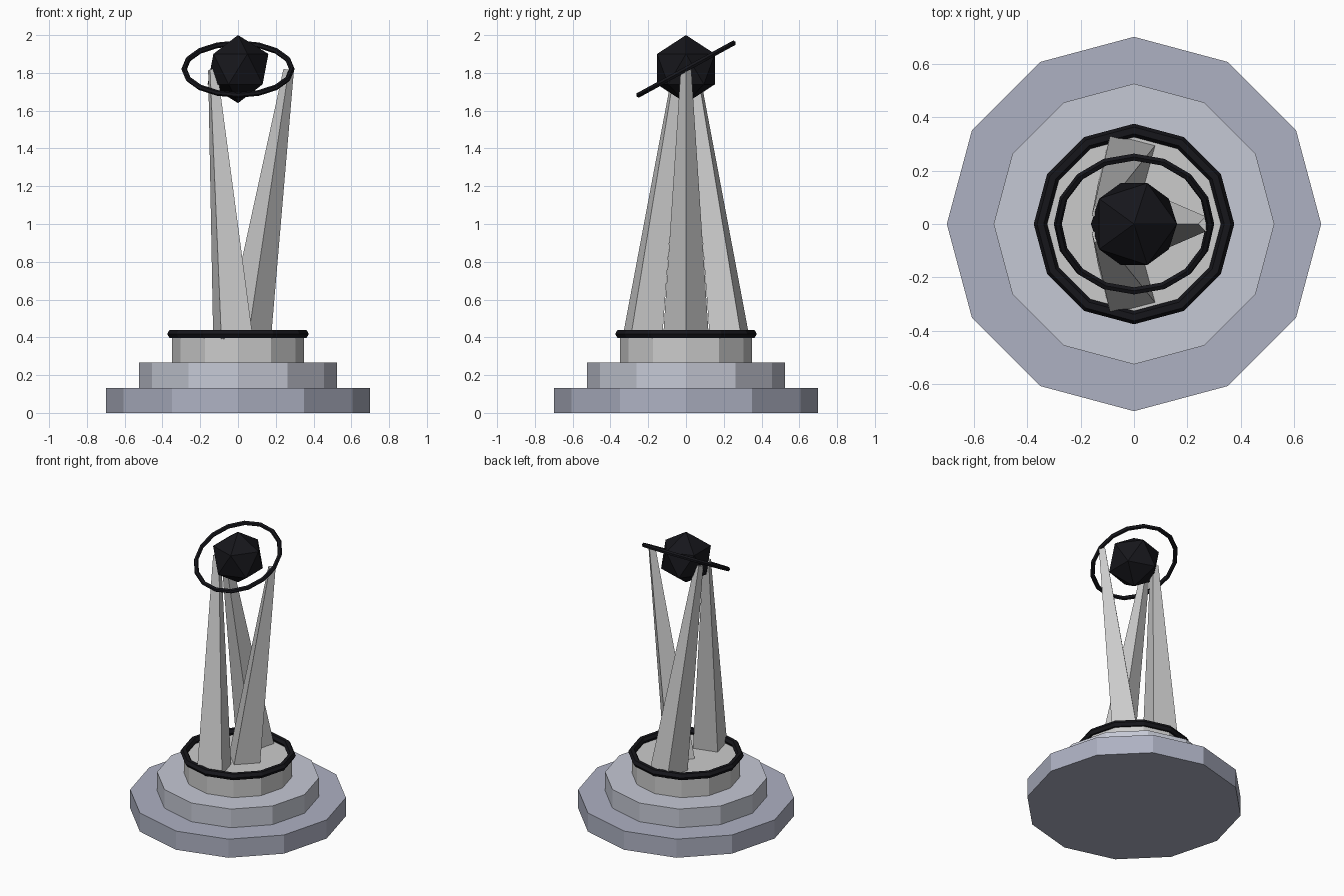
import bpy
from math import radians, sin, cos, pi
from mathutils import Matrix

if "Cube" in bpy.data.objects:
    bpy.data.objects.remove(bpy.data.objects["Cube"])


def material(name, rgb):
    m = bpy.data.materials.new(name)
    m.diffuse_color = (*rgb, 1)
    m.use_nodes = True
    m.node_tree.nodes["Principled BSDF"].inputs["Base Color"].default_value = m.diffuse_color
    return m


STONE_DARK = material("slate", (0.42, 0.44, 0.54))
STONE_MID = material("pale_slate", (0.56, 0.58, 0.66))
STONE_LIGHT = material("pale_stone", (0.67, 0.66, 0.68))
LEG = material("light_grey", (0.68, 0.68, 0.70))
BLACK = material("black", (0.008, 0.008, 0.011))


def finish(name, mat):
    ob = bpy.context.object
    ob.name = name
    ob.data.materials.append(mat)
    return ob


def ring(name, z, major, minor, sides, tilt=0.0):
    bpy.ops.mesh.primitive_torus_add(location=(0, 0, z), rotation=(tilt, 0, 0),
                                     major_radius=major, minor_radius=minor,
                                     major_segments=sides, minor_segments=6)
    return finish(name, BLACK)


# Stepped twelve-sided base
STEP = 0.133
tiers = [("base_lower", 0.70, STONE_DARK), ("base_middle", 0.525, STONE_MID),
         ("base_upper", 0.35, STONE_LIGHT)]
for i, (name, radius, mat) in enumerate(tiers):
    bpy.ops.mesh.primitive_cylinder_add(vertices=12, radius=radius, depth=STEP,
                                        location=(0, 0, STEP * (i + 0.5)))
    finish(name, mat)

# Collar ring around the top step
ring("collar_ring", 0.418, 0.35, 0.025, 12)

# Three tapered square pillars: one leans out, two lean in
LEAN = 0.15
for i in range(3):
    a = i * 2 * pi / 3
    bpy.ops.mesh.primitive_cone_add(vertices=4, radius1=0.122, radius2=0.028, depth=1.45,
                                    location=(0.16 * cos(a), 0.16 * sin(a), 1.10),
                                    rotation=(LEAN * sin(a), LEAN * cos(a), 0))
    pillar = finish(f"pillar_{i + 1}", LEG)
    pillar.data.transform(Matrix.Rotation(a, 4, 'Z'))

# Faceted orb with its tilted halo
bpy.ops.mesh.primitive_ico_sphere_add(subdivisions=1, radius=0.18, location=(0, 0, 1.82))
finish("orb", BLACK)
ring("halo_ring", 1.82, 0.285, 0.015, 16, 0.5)
